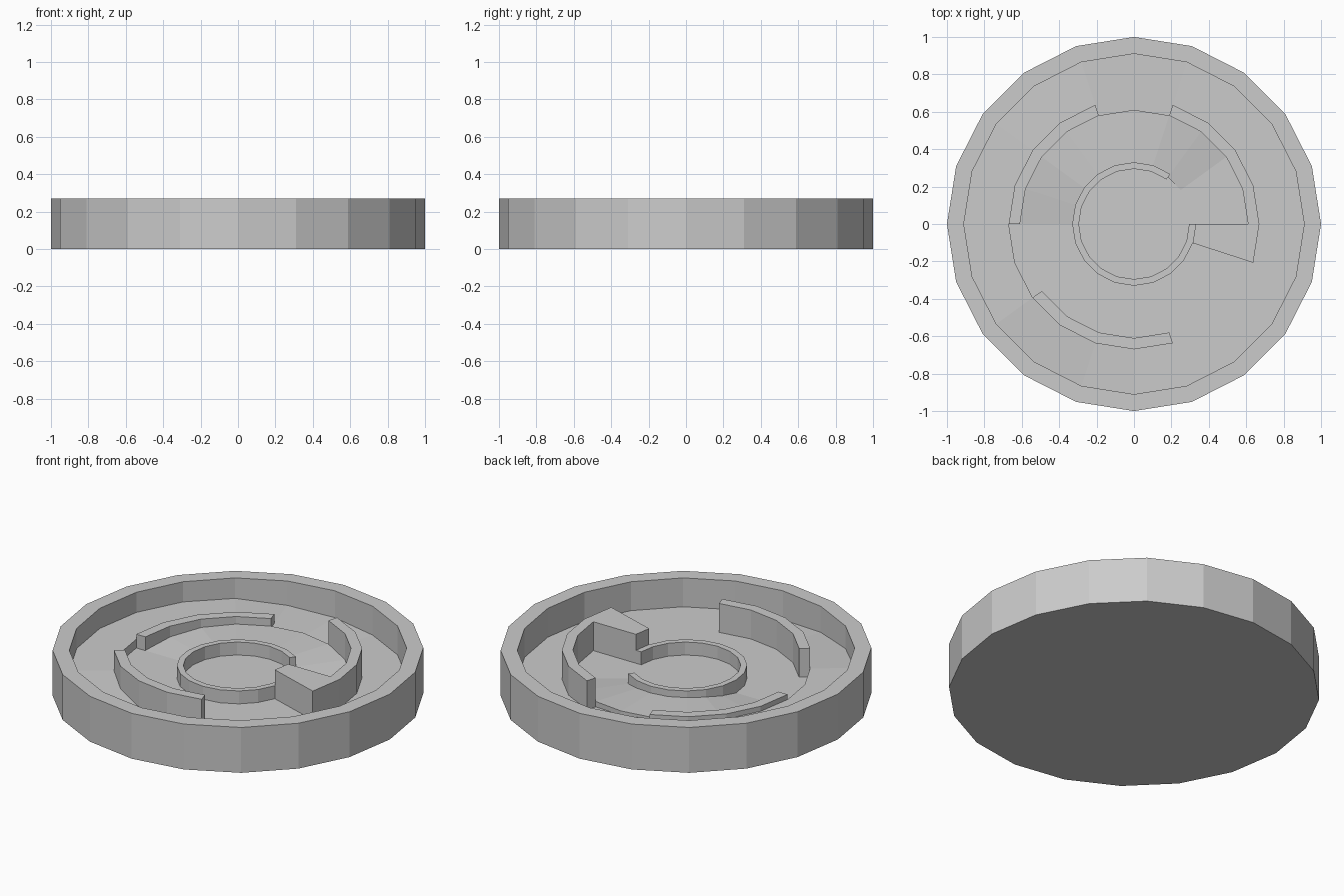
import bpy, bmesh
from math import cos, sin, radians

if "Cube" in bpy.data.objects:
    bpy.data.objects.remove(bpy.data.objects["Cube"])

N, STEP = 20, 18
TOP, LOW, BASE = 0.27, 0.175, 0.098


def pt(r, deg, z):
    return (r * cos(radians(deg)), r * sin(radians(deg)), z)


def finish(name, bm):
    bmesh.ops.remove_doubles(bm, verts=bm.verts, dist=0.0005)
    bmesh.ops.dissolve_degenerate(bm, edges=bm.edges, dist=0.0005)
    bmesh.ops.recalc_face_normals(bm, faces=bm.faces)
    me = bpy.data.meshes.new(name)
    bm.to_mesh(me)
    bm.free()
    ob = bpy.data.objects.new(name, me)
    bpy.context.collection.objects.link(ob)
    return ob


# gently ramped floor heights by angle, for the middle and outer channels
MID = {54: .115, 72: .13, 90: .135, 108: .135, 126: .135, 144: .13, 162: .115}
OUTER = {90: .11, 108: .125, 126: .148, 144: .15, 162: .15, 180: .15,
         198: .15, 216: .15, 234: .135, 252: .115}


def step_radius(a):
    if a <= 108:
        return 0.61
    return 0.61 + 0.06 * min(1, (a - 108) / 72)


def section(a):
    a %= 360
    m, o, r = MID.get(a, BASE), OUTER.get(a, BASE), step_radius(a)
    return [(0, BASE), (.31, BASE), (.31, m), (r, m), (r, o), (.91, o),
            (.91, TOP), (1, TOP), (1, 0)]


# round tray: floor, steps, rim, outside and underside
bm = bmesh.new()
for i in range(N):
    a, b = i * STEP, (i + 1) * STEP
    p, q = section(a), section(b)
    for k in range(len(p) - 1):
        corners = [pt(p[k][0], a, p[k][1]), pt(p[k + 1][0], a, p[k + 1][1]),
                   pt(q[k + 1][0], b, q[k + 1][1]), pt(q[k][0], b, q[k][1])]
        unique = []
        for c in corners:
            if all(sum((u - v) ** 2 for u, v in zip(c, d)) > 1e-8 for d in unique):
                unique.append(c)
        if len(unique) > 2:
            bm.faces.new([bm.verts.new(c) for c in unique])
bm.faces.new([bm.verts.new(pt(1, -i * STEP, 0)) for i in range(N)])
finish("tray", bm)


# curved walls standing on the floor
def arc_wall(name, r0, r1, a0, a1, top, bottom=0.09):
    bm = bmesh.new()
    rows = [[bm.verts.new(pt(r, a, z)) for r, z in
             ((r0, bottom), (r0, top), (r1, top), (r1, bottom))]
            for a in range(a0, a1 + 1, STEP)]
    for p, q in zip(rows, rows[1:]):
        for k in range(3):
            bm.faces.new((p[k], p[k + 1], q[k + 1], q[k]))
    bm.faces.new(rows[0])
    bm.faces.new(rows[-1][::-1])
    finish(name, bm)


arc_wall("inner_ring", .295, .33, 54, 360, LOW)
arc_wall("tall_wall_right", .61, .67, 0, 72, TOP)
arc_wall("low_wall_back", .61, .67, 108, 180, LOW + .005)
arc_wall("tall_wall_front", .61, .67, 216, 288, TOP)
arc_wall("stop_block", .33, .67, 342, 360, TOP)
